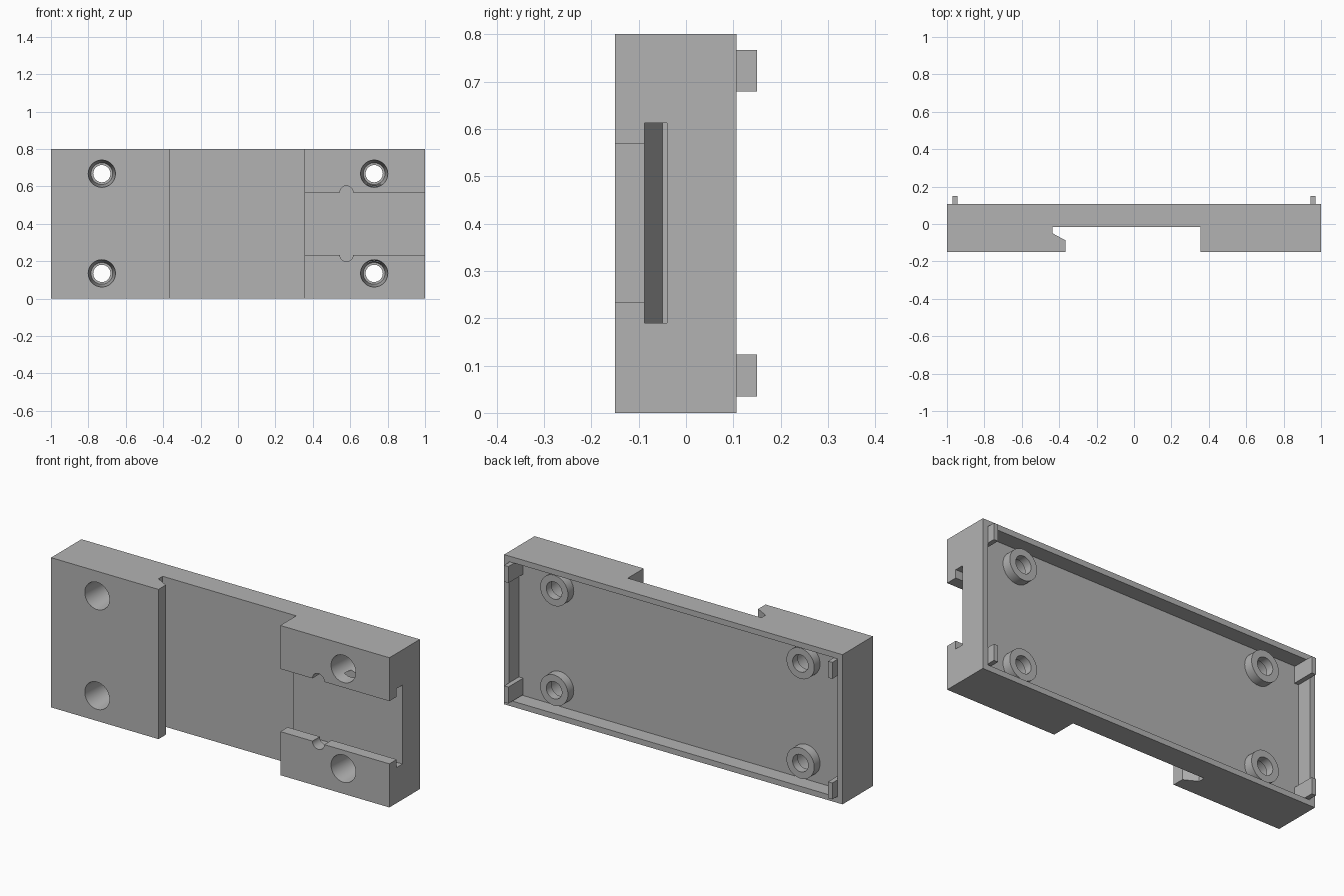
import bpy
import bmesh
from mathutils import Matrix, Vector

if "Cube" in bpy.data.objects:
    bpy.data.objects.remove(bpy.data.objects["Cube"], do_unlink=True)

HEIGHT = 0.8
FRONT, BACK, TIP = -0.15, 0.107, 0.15
FLOOR = 0.025          # floor of the rear recess
BOSS_TOP = 0.074
WALL = 0.03

grey = bpy.data.materials.new("plain grey")
grey.use_nodes = True
colour = (0.45, 0.45, 0.45, 1)
grey.diffuse_color = colour
grey.node_tree.nodes["Principled BSDF"].inputs["Base Color"].default_value = colour


def make_object(name, bm):
    bmesh.ops.recalc_face_normals(bm, faces=bm.faces)
    mesh = bpy.data.meshes.new(name)
    bm.to_mesh(mesh)
    bm.free()
    mesh.materials.append(grey)
    obj = bpy.data.objects.new(name, mesh)
    bpy.context.scene.collection.objects.link(obj)
    return obj


def box(name, low, high):
    bm = bmesh.new()
    bmesh.ops.create_cube(bm, size=1)
    low, high = Vector(low), Vector(high)
    for v in bm.verts:
        v.co = (low + high) / 2 + v.co * (high - low)
    return make_object(name, bm)


def round_part(name, x, z, y0, y1, r0, r1):
    """Cylinder or cone along y, with radius r0 at y0 and r1 at y1."""
    bm = bmesh.new()
    turn = Matrix.Translation((x, (y0 + y1) / 2, z)) @ Matrix.Rotation(-1.5707963, 4, "X")
    bmesh.ops.create_cone(bm, cap_ends=True, segments=48, radius1=r0,
                          radius2=r1, depth=y1 - y0, matrix=turn)
    return make_object(name, bm)


def combine(target, tool, operation):
    """Apply a boolean and discard the tool."""
    mod = target.modifiers.new("boolean", "BOOLEAN")
    mod.operation = operation
    mod.solver = "EXACT"
    mod.object = tool
    bpy.context.view_layer.objects.active = target
    bpy.ops.object.modifier_apply(modifier=mod.name)
    bpy.data.objects.remove(tool, do_unlink=True)


# Body: plan outline with the undercut rail channel
outline = [(-1, FRONT), (-0.365, FRONT), (-0.365, -0.088), (-0.435, -0.05),
           (-0.435, -0.015), (0.355, -0.015), (0.355, FRONT), (1, FRONT),
           (1, BACK), (-1, BACK)]
bm = bmesh.new()
base = bm.faces.new([bm.verts.new((x, y, 0)) for x, y in outline])
extruded = bmesh.ops.extrude_face_region(bm, geom=[base])["geom"]
bmesh.ops.translate(bm, vec=(0, 0, HEIGHT),
                    verts=[g for g in extruded if isinstance(g, bmesh.types.BMVert)])
body = make_object("mounting_plate", bm)

# Rear recess
combine(body, box("recess_cutter", (WALL - 1, FLOOR, WALL),
                  (1 - WALL, 0.3, HEIGHT - WALL)), "DIFFERENCE")

# T-shaped slide slot with round detent notches
combine(body, box("slot_neck_cutter", (0.2, -0.3, 0.233), (1.2, -0.06, 0.568)), "DIFFERENCE")
combine(body, box("slot_cutter", (0.2, -0.088, 0.19), (1.2, -0.04, 0.612)), "DIFFERENCE")
for z in (0.233, 0.568):
    combine(body, round_part("notch_cutter", 0.58, z, -0.3, -0.06, 0.035, 0.035), "DIFFERENCE")

# Screw bosses with tapered front bores
for x in (-0.728, 0.728):
    for z in (0.135, 0.668):
        combine(body, round_part("boss", x, z, FLOOR - 0.01, BOSS_TOP, 0.082, 0.082), "UNION")
        combine(body, round_part("bore_cutter", x, z, FRONT - 0.001, 0.03, 0.073, 0.058), "DIFFERENCE")
        combine(body, round_part("hole_cutter", x, z, -0.02, 0.3, 0.046, 0.046), "DIFFERENCE")

# Snap tabs inside the end walls
for side in (-1, 1):
    x0, x1 = sorted((side * 0.945, side * (1 - WALL)))
    for z0 in (0.035, 0.679):
        box("snap_tab", (x0, FLOOR, z0), (x1, TIP, z0 + 0.088))

# Smooth the bores while keeping edges sharp
bpy.ops.object.select_all(action="DESELECT")
body.select_set(True)
bpy.context.view_layer.objects.active = body
bpy.ops.object.shade_smooth_by_angle(angle=0.5)
